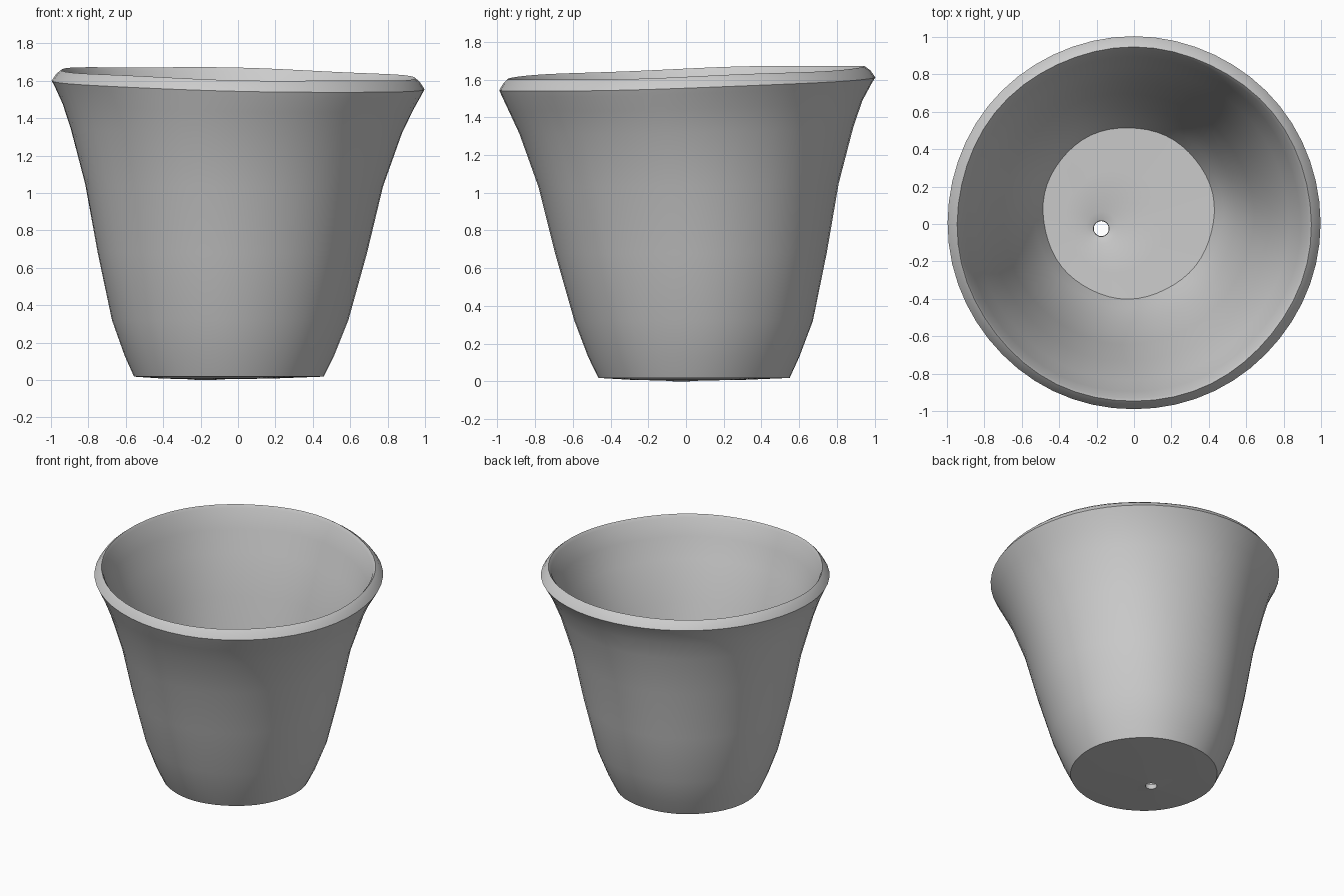
import bpy, bmesh, math

SEG = 56

# One warm-free grey for the whole pot
grey = bpy.data.materials.new("plain grey")
grey.diffuse_color = (0.6, 0.6, 0.6, 1)

# Closed wall section: centre x, centre y, radius, height, rim tilt, wobble
rings = [
    (-0.175, -0.025, 0.040, 0.000, 0, 0),     # drain hole, underside
    (-0.170, -0.020, 0.100, 0.004, 0, 0),
    (-0.110, 0.010, 0.300, 0.008, 0, 0),
    (-0.050, 0.045, 0.507, 0.018, 0, 0.3),    # base edge
    (-0.048, 0.045, 0.560, 0.130, 0, 0.5),    # outer wall
    (-0.045, 0.045, 0.632, 0.320, 0, 0.6),
    (-0.035, 0.030, 0.720, 0.680, 0.1, 0.7),
    (-0.025, 0.015, 0.796, 1.040, 0.3, 0.7),
    (-0.012, 0.003, 0.885, 1.330, 0.6, 0.7),
    (-0.003, -0.002, 0.937, 1.460, 0.8, 0.6),
    (0.000, 0.004, 0.980, 1.545, 1, 0.3),     # lip
    (0.000, 0.007, 0.997, 1.577, 1, 0.2),
    (0.000, 0.005, 0.972, 1.615, 1, 0.4),
    (0.000, 0.000, 0.947, 1.636, 1, 0.6),
    (-0.003, 0.000, 0.932, 1.615, 1, 0.6),
    (-0.005, 0.000, 0.895, 1.480, 0.8, 0.6),  # inner wall
    (-0.012, 0.003, 0.838, 1.330, 0.6, 0.7),
    (-0.025, 0.015, 0.748, 1.040, 0.3, 0.7),
    (-0.032, 0.030, 0.670, 0.680, 0.1, 0.7),
    (-0.035, 0.050, 0.578, 0.320, 0, 0.6),
    (-0.030, 0.060, 0.505, 0.150, 0, 0.5),
    (-0.030, 0.060, 0.458, 0.060, 0, 0.5),    # floor edge
    (-0.100, 0.015, 0.270, 0.055, 0, 0),
    (-0.170, -0.020, 0.085, 0.050, 0, 0),
    (-0.175, -0.025, 0.042, 0.035, 0, 0),     # drain hole, top
]

bm = bmesh.new()
loops = []
for cx, cy, r, z, tilt, wob in rings:
    loop = []
    for i in range(SEG):
        a = 2 * math.pi * i / SEG
        # slight hand-made unevenness
        rr = r + wob * (0.005 * math.sin(3 * a + 0.6) + 0.004 * math.sin(7 * a + 2 * z))
        x, y = cx + rr * math.cos(a), cy + rr * math.sin(a)
        dz = tilt * (-0.023 * x + 0.033 * y + 0.005 * wob * math.sin(5 * a))
        loop.append(bm.verts.new((x, y, z + dz)))
    loops.append(loop)

# Skin the section all the way round, closing through the drain hole
for k in range(len(loops)):
    lo, hi = loops[k], loops[(k + 1) % len(loops)]
    for i in range(SEG):
        j = (i + 1) % SEG
        bm.faces.new((lo[i], lo[j], hi[j], hi[i]))
bmesh.ops.recalc_face_normals(bm, faces=bm.faces)

mesh = bpy.data.meshes.new("pot")
bm.to_mesh(mesh)
bm.free()
mesh.materials.append(grey)
pot = bpy.data.objects.new("pot", mesh)
bpy.context.collection.objects.link(pot)

# Smooth walls, sharp base and floor edges
bpy.context.view_layer.objects.active = pot
pot.select_set(True)
bpy.ops.object.shade_smooth_by_angle(angle=math.radians(40))
